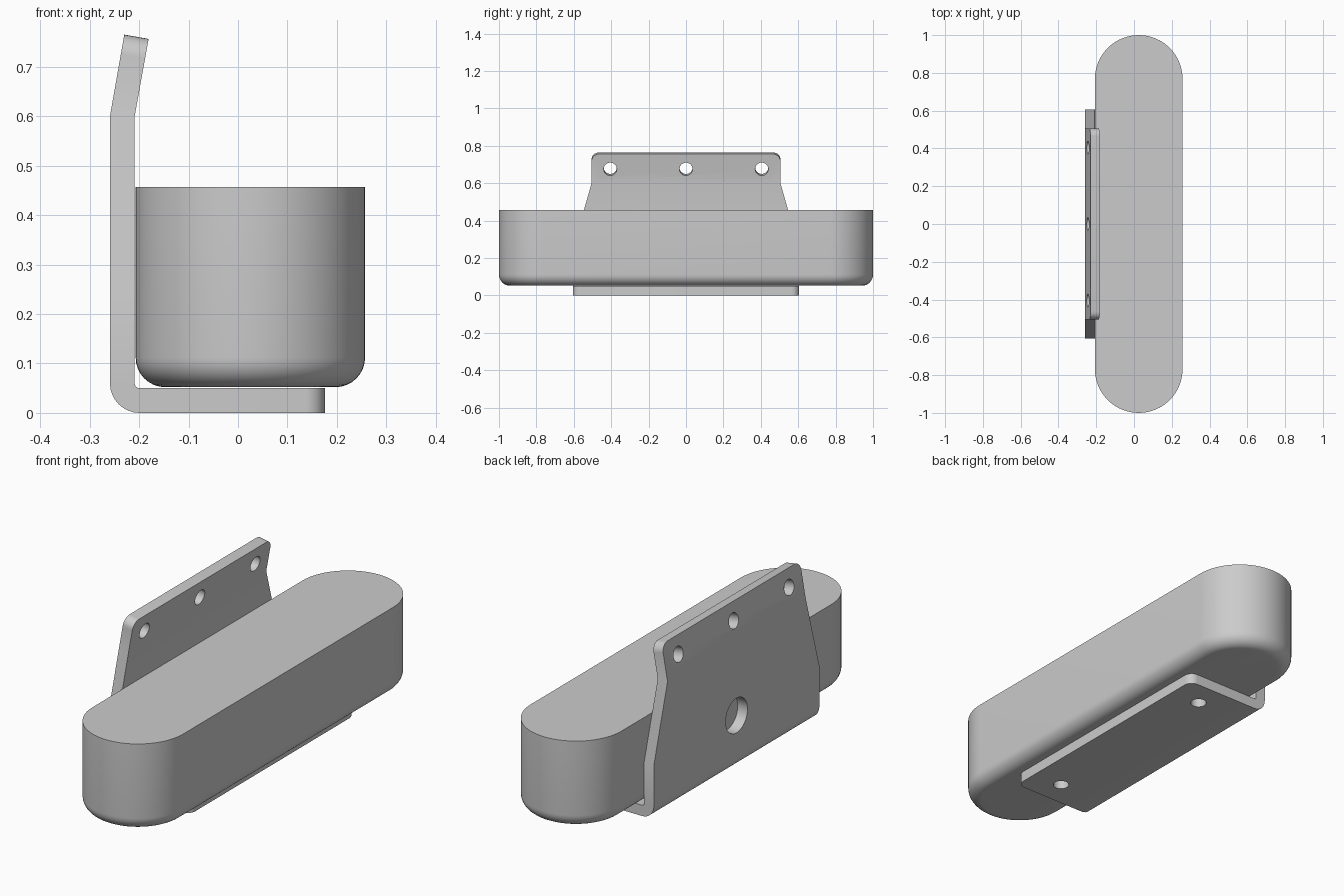
import bpy, bmesh
from math import sin, cos, pi, radians

cube = bpy.data.objects.get("Cube")
if cube:
    bpy.data.objects.remove(cube, do_unlink=True)

grey = bpy.data.materials.new("plain grey")
grey.use_nodes = True
grey.diffuse_color = (0.6, 0.6, 0.6, 1)
grey.node_tree.nodes["Principled BSDF"].inputs["Base Color"].default_value = (0.6, 0.6, 0.6, 1)


def finish(bm, name):
    bmesh.ops.recalc_face_normals(bm, faces=bm.faces)
    mesh = bpy.data.meshes.new(name)
    bm.to_mesh(mesh)
    bm.free()
    mesh.materials.append(grey)
    obj = bpy.data.objects.new(name, mesh)
    bpy.context.collection.objects.link(obj)
    return obj


def activate(obj):
    bpy.ops.object.select_all(action='DESELECT')
    obj.select_set(True)
    bpy.context.view_layer.objects.active = obj


def smooth(obj):
    activate(obj)
    bpy.ops.object.shade_smooth_by_angle(angle=radians(30))


# Body: a stadium block with a rounded bottom edge
radius, centre_x, bottom, top = 0.232, 0.025, 0.052, 0.457
bm = bmesh.new()
outline = []
for end in (0, 1):
    for i in range(33):
        a = pi * (end + i / 32)
        y = (1 - radius) * (1 if end == 0 else -1)
        outline.append(bm.verts.new((centre_x + radius * cos(a), y + radius * sin(a), bottom)))
base = bm.faces.new(outline)
rim = list(base.edges)
lid = bmesh.ops.extrude_face_region(bm, geom=[base], use_keep_orig=True)
bmesh.ops.translate(bm, verts=[g for g in lid["geom"] if isinstance(g, bmesh.types.BMVert)],
                    vec=(0, 0, top - bottom))
bmesh.ops.bevel(bm, geom=rim, offset=0.06, segments=8, profile=0.5, affect='EDGES')
smooth(finish(bm, "body"))

# Bracket: bent sheet described by outer and inner points with a half width
wide, narrow, bend = 0.605, 0.505, radians(10)
sections = [((0.176, 0), (0.176, 0.05), wide)]
for i in range(9):
    a = pi / 2 * i / 8
    sections.append(((-0.199 - 0.06 * sin(a), 0.06 - 0.06 * cos(a)),
                     (-0.199 - 0.01 * sin(a), 0.06 - 0.01 * cos(a)), wide))
for z, w in ((0.25, wide), (0.6, narrow)):
    sections.append(((-0.259, z), (-0.209, z), w))
sections.append(((-0.23, 0.765), (-0.23 + 0.05 * cos(bend), 0.765 - 0.05 * sin(bend)), narrow))

bm = bmesh.new()
rings = [[bm.verts.new((x, y, z)) for (x, z), y in ((o, -w), (o, w), (n, w), (n, -w))]
         for o, n, w in sections]
for a, b in zip(rings, rings[1:]):
    for k in range(4):
        j = (k + 1) % 4
        bm.faces.new((a[k], a[j], b[j], b[k]))
for ring in (rings[0], rings[-1]):
    bm.faces.new(ring)
corners = [bm.edges.get((r[i], r[j])) for r in (rings[0], rings[-1]) for i, j in ((0, 3), (1, 2))]
bmesh.ops.bevel(bm, geom=corners, offset=0.04, segments=8, profile=0.5, affect='EDGES')
bracket = finish(bm, "bracket")


def drill(location, r, tilt):
    bpy.ops.mesh.primitive_cylinder_add(vertices=32, radius=r, depth=0.16,
                                        location=location, rotation=(0, tilt, 0))
    cutter = bpy.context.object
    cutter.hide_render = True
    activate(bracket)
    mod = bracket.modifiers.new("hole", 'BOOLEAN')
    mod.operation, mod.solver, mod.object = 'DIFFERENCE', 'EXACT', cutter
    bpy.ops.object.modifier_apply(modifier=mod.name)
    bpy.data.objects.remove(cutter, do_unlink=True)


# Screw holes along the tilted lip, cable hole in the wall, fixing holes in the foot
for y in (-0.405, 0, 0.405):
    drill((-0.22, y, 0.68), 0.035, pi / 2 + bend)
drill((-0.234, 0, 0.25), 0.08, pi / 2)
for y in (-0.48, 0.48):
    drill((0.025, y, 0.025), 0.035, 0)
smooth(bracket)
